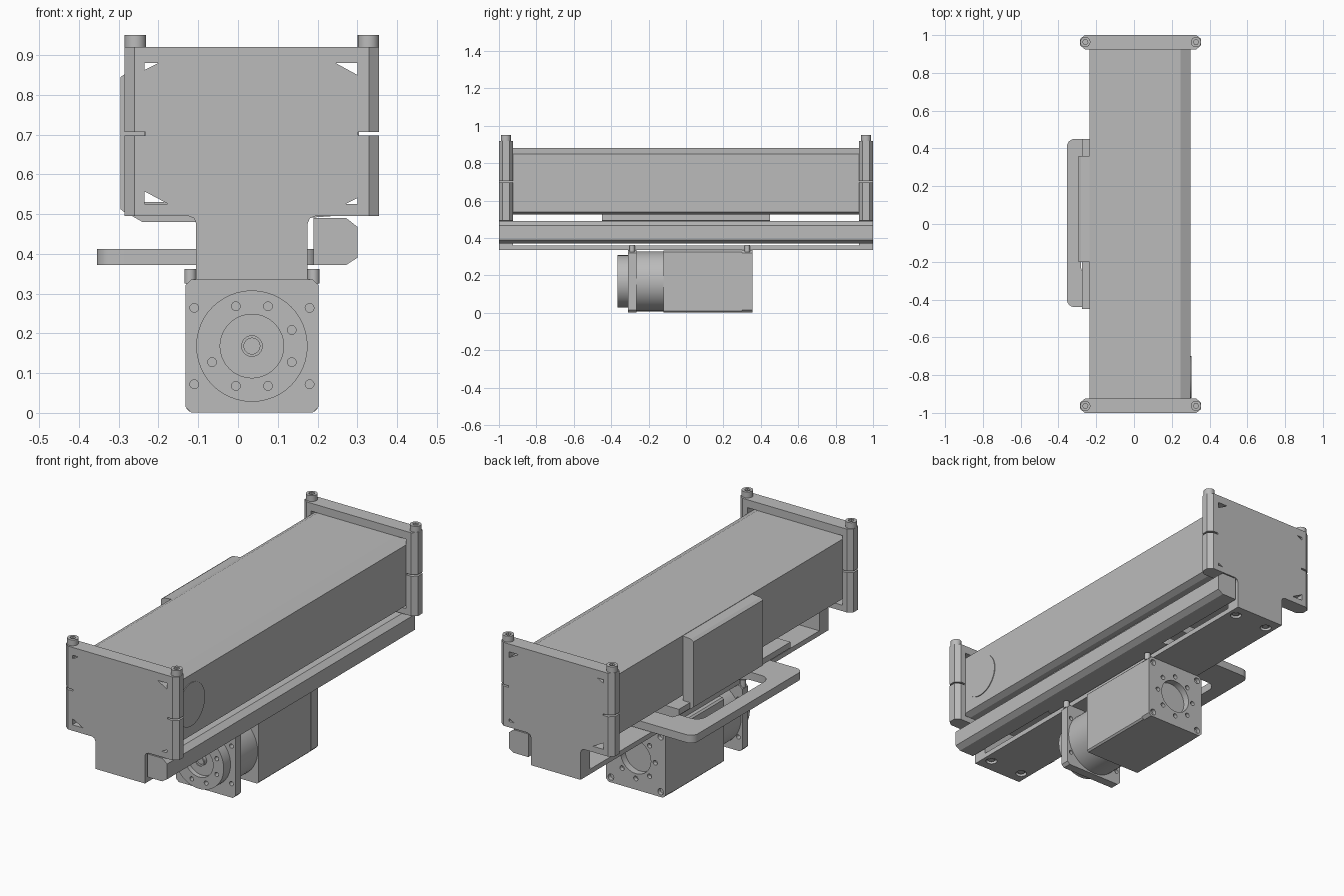
import bpy, math
from mathutils import Matrix, Vector

if "Cube" in bpy.data.objects:
    bpy.data.objects.remove(bpy.data.objects["Cube"])
import bmesh

grey = bpy.data.materials.new("machined grey")
grey.use_nodes = True
COLOUR = (0.5, 0.5, 0.5, 1)
grey.diffuse_color = COLOUR
grey.node_tree.nodes["Principled BSDF"].inputs["Base Color"].default_value = COLOUR


def finish(name, bm):
    bmesh.ops.recalc_face_normals(bm, faces=bm.faces)
    me = bpy.data.meshes.new(name)
    bm.to_mesh(me)
    bm.free()
    me.materials.append(grey)
    ob = bpy.data.objects.new(name, me)
    bpy.context.collection.objects.link(ob)
    return ob


def add_prism(bm, pts, axis, a, b):
    """Extrude a 2D outline along y (points are x, z) or z (points are x, y)."""
    place = (lambda p, t: (p[0], t, p[1])) if axis == "y" else (lambda p, t: (p[0], p[1], t))
    low = [bm.verts.new(place(p, a)) for p in pts]
    high = [bm.verts.new(place(p, b)) for p in pts]
    bm.faces.new(low)
    bm.faces.new(high[::-1])
    for i in range(len(pts)):
        j = (i + 1) % len(pts)
        bm.faces.new((low[i], high[i], high[j], low[j]))


def prism(name, pts, axis, a, b):
    bm = bmesh.new()
    add_prism(bm, pts, axis, a, b)
    return finish(name, bm)


def rect(x0, x1, y0, y1):
    return [(x0, y0), (x1, y0), (x1, y1), (x0, y1)]


def rounded(x0, x1, y0, y1, r, n=6):
    pts = []
    for k, (cx, cy) in enumerate(rect(x0 + r, x1 - r, y0 + r, y1 - r)):
        for i in range(n + 1):
            t = math.pi * (1 + k / 2 + i / n / 2)
            pts.append((cx + r * math.cos(t), cy + r * math.sin(t)))
    return pts


def circle(cx, cy, r, n=24):
    return [(cx + r * math.cos(2 * math.pi * i / n), cy + r * math.sin(2 * math.pi * i / n))
            for i in range(n)]


def cut(ob, prisms):
    """Subtract prisms (outline, axis, start, end) from a part."""
    for args in prisms:
        cutter = prism("cutter", *args)
        mod = ob.modifiers.new("cut", "BOOLEAN")
        mod.operation, mod.solver, mod.object = "DIFFERENCE", "EXACT", cutter
        bpy.context.view_layer.objects.active = ob
        bpy.ops.object.modifier_apply(modifier=mod.name)
        bpy.data.objects.remove(cutter)


def smooth(ob):
    bpy.ops.object.select_all(action="DESELECT")
    ob.select_set(True)
    bpy.context.view_layer.objects.active = ob
    bpy.ops.object.shade_smooth_by_angle(angle=math.radians(30))


# Long housing with chamfered edges
L, R, BOT, TOP = -0.235, 0.30, 0.525, 0.88
corners = [[(L, TOP), (-0.20, TOP), (L, 0.862)],
           [(R, TOP), (R, 0.85), (0.245, TOP)],
           [(R, BOT), (0.27, BOT), (R, 0.54)],
           [(L, BOT), (L, 0.557), (-0.175, BOT)]]
prism("housing", [p for c in corners for p in (c[2], c[1])], "y", -0.93, 0.93)

# Round cover on the housing side
bm = bmesh.new()
bmesh.ops.create_cone(bm, cap_ends=True, segments=40, radius1=0.11, radius2=0.11, depth=0.008,
                      matrix=Matrix.Translation((R, -0.81, 0.70)) @ Matrix.Rotation(math.pi / 2, 4, "Y"))
smooth(finish("round_cover", bm))

# Side box and lower shelf
box = prism("side_box", [(-0.235, 0.50), (-0.28, 0.50), (-0.295, 0.512), (-0.295, 0.845),
                         (-0.28, 0.855), (-0.235, 0.86)], "y", -0.20, 0.36)
prism("lower_shelf", [(-0.275, 0.50), (-0.24, 0.48), (0.17, 0.48), (0.17, 0.49), (0.24, 0.495),
                      (0.24, 0.53), (-0.275, 0.53)], "y", -0.45, 0.45)

# End plates with stems, corner openings, side slots and cap screws
for end, s in (("front", -1), ("back", 1)):
    x0, x1, c = -0.285, 0.355, 0.025
    plan = [(x0 + c, s), (x1 - c, s), (x1, s * 0.98), (x1, s * 0.945), (x1 - c, s * 0.925),
            (x0 + c, s * 0.925), (x0, s * 0.945), (x0, s * 0.98)]
    plate = prism(end + "_plate", plan, "z", 0.495, 0.92)
    cuts = [(tri, "y", s * 0.91, s * 1.01) for tri in corners]
    for a, b in ((x0 - 0.01, -0.232), (0.302, x1 + 0.01)):
        cuts.append((rect(a, b, 0.698, 0.706), "y", s * 0.91, s * 1.01))
    cut(plate, cuts)
    prism(end + "_stem", [(-0.105, 0.36), (0.175, 0.36), (0.175, 0.475), (0.18, 0.489),
                          (0.195, 0.495), (-0.125, 0.495), (-0.11, 0.489), (-0.105, 0.475)],
          "y", s * 0.925, s)
    for side, x in (("right", -0.258), ("left", 0.328)):
        screw = prism(f"{end}_{side}_cap_screw", circle(x, s * 0.963, 0.027), "z", 0.92, 0.95)
        cut(screw, [(circle(x, s * 0.963, 0.014, 6), "z", 0.932, 0.96)])
        smooth(screw)

# Base plate with counterbored holes
base = prism("base_plate", rect(-0.105, 0.175, -1, 1), "z", 0.335, 0.36)
cut(base, [(circle(x, y, r), "z", 0.32, z) for x in (-0.06, 0.13) for y in (-0.93, 0.93)
           for r, z in ((0.027, 0.35),)])
for x in (-0.06, 0.13):
    for y in (-0.93, 0.93):
        smooth(prism("base_screw", circle(x, y, 0.016), "z", 0.34, 0.351))

# Side rail
prism("side_rail", [(0.19, 0.372), (0.272, 0.372), (0.30, 0.39), (0.30, 0.468), (0.272, 0.49),
                    (0.19, 0.49)], "y", -1, 1)

# Carrying handle
handle = prism("handle", rounded(-0.355, 0.20, -0.44, 0.45, 0.04), "z", 0.372, 0.412)
cut(handle, [(rounded(-0.28, -0.12, -0.28, 0.29, 0.05), "z", 0.36, 0.43)])
smooth(handle)

# Motor: flange, neck, body and end cap
CX, CZ = 0.035, 0.168


def chamfered(h, c):
    return [(CX + sx * a, CZ + sz * b) for sx, sz, flip in
            ((-1, -1, 0), (1, -1, 1), (1, 1, 0), (-1, 1, 1))
            for a, b in (((h, h - c), (h - c, h))[::-1 if flip else 1])]


flange = prism("motor_flange", chamfered(0.167, 0.014), "y", -0.31, -0.265)
cut(flange, [(circle(CX + sx * 0.145, CZ + sz * 0.096, 0.011, 16), "y", -0.32, -0.25)
             for sx in (-1, 1) for sz in (-1, 1)])
smooth(flange)
disc = prism("motor_disc", circle(CX, CZ, 0.14, 48), "y", -0.365, -0.31)
ring = [(circle(CX + 0.108 * math.cos(t), CZ + 0.108 * math.sin(t), 0.011, 16), "y", -0.38, -0.335)
        for t in [math.radians(22 + 45 * i) if i % 2 == 0 else math.radians(23 + 45 * i)
                  for i in (0, 1, 2, 4, 5, 6, 7)]]
cut(disc, [(circle(CX, CZ, 0.08, 40), "y", -0.38, -0.34)] + ring)
smooth(disc)
shaft = prism("motor_shaft", circle(CX, CZ, 0.027), "y", -0.36, -0.33)
cut(shaft, [(circle(CX, CZ, 0.02), "y", -0.37, -0.35)])
smooth(shaft)
smooth(prism("motor_neck", circle(CX, CZ, 0.16, 48), "y", -0.27, -0.11))
prism("motor_body", chamfered(0.165, 0.008), "y", -0.12, 0.30)
cap = prism("motor_end_cap", chamfered(0.167, 0.014), "y", 0.30, 0.355)
cut(cap, [(circle(CX, CZ, 0.085, 40), "y", 0.32, 0.37)]
    + [(circle(CX + 0.11 * math.cos(k * math.pi / 4), CZ + 0.11 * math.sin(k * math.pi / 4), 0.012, 16),
        "y", 0.335, 0.37) for k in range(8)]
    + [(circle(CX + sx * 0.14, CZ + sz * 0.14, 0.016, 16), "y", 0.335, 0.37)
       for sx in (-1, 1) for sz in (-1, 1)])
smooth(cap)

# Clamp screws beside the base plate
for x in (-0.12, 0.19):
    for y in (-0.288, 0.328):
        smooth(prism("clamp_screw", circle(x, y, 0.015, 16), "z", 0.325, 0.362))
